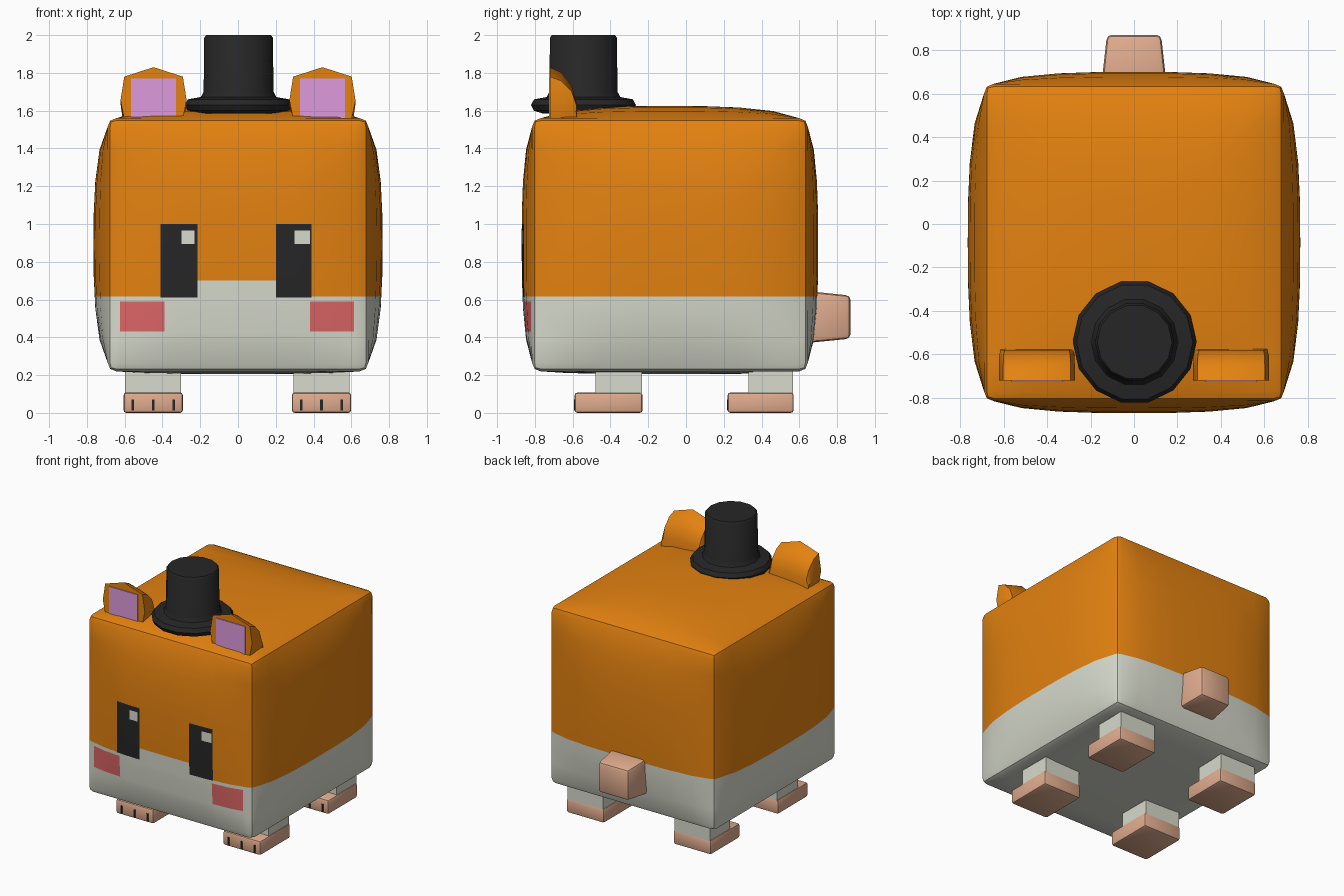
import bpy, bmesh, math
from mathutils import Vector

if "Cube" in bpy.data.objects:
    bpy.data.objects.remove(bpy.data.objects["Cube"])


def make_material(name, rgb):
    m = bpy.data.materials.new(name)
    lin = [((c / 255 + 0.055) / 1.055) ** 2.4 for c in rgb]
    m.diffuse_color = (*lin, 1)
    m.use_nodes = True
    m.node_tree.nodes["Principled BSDF"].inputs["Base Color"].default_value = m.diffuse_color
    return m


ORANGE = make_material("orange fur", (228, 130, 16))
WHITE = make_material("off white fur", (216, 219, 205))
BLACK = make_material("black", (38, 38, 38))
BLUSH = make_material("blush red", (222, 102, 102))
PINK = make_material("ear pink", (222, 155, 222))
SKIN = make_material("paw skin", (224, 172, 142))


def finish(bm, name, mats, angle=35):
    bmesh.ops.recalc_face_normals(bm, faces=bm.faces)
    me = bpy.data.meshes.new(name)
    bm.to_mesh(me)
    bm.free()
    for m in mats:
        me.materials.append(m)
    ob = bpy.data.objects.new(name, me)
    bpy.context.collection.objects.link(ob)
    bpy.ops.object.select_all(action='DESELECT')
    ob.select_set(True)
    bpy.context.view_layer.objects.active = ob
    bpy.ops.object.shade_smooth_by_angle(angle=math.radians(angle))
    return ob


def box(name, lo, hi, mat, bevel=0.0):
    bm = bmesh.new()
    bmesh.ops.create_cube(bm, size=1)
    for v in bm.verts:
        v.co = Vector([(a + b) / 2 + c * (b - a) for a, b, c in zip(lo, hi, v.co)])
    if bevel:
        bmesh.ops.bevel(bm, geom=bm.edges[:], offset=bevel, segments=2,
                        profile=0.5, affect='EDGES')
    return finish(bm, name, [mat])


# Body: a gridded box whose six sides bulge outwards
def build_body():
    lo, hi = (-0.69, -0.815, 0.22), (0.69, 0.645, 1.56)
    out_lo, out_hi = (0.075, 0.055, 0.015), (0.075, 0.055, 0.065)
    bm = bmesh.new()
    bmesh.ops.create_cube(bm, size=2)
    bmesh.ops.subdivide_edges(bm, edges=bm.edges[:], cuts=7, use_grid_fill=True)

    def on_sides(p):
        return [i for i in range(3) if abs(abs(p[i]) - 1) < 1e-4]

    rims = [e for e in bm.edges
            if len(on_sides((e.verts[0].co + e.verts[1].co) / 2)) == 2]
    for v in bm.verts:
        u = v.co.copy()
        for i in range(3):
            a, b = u[(i + 1) % 3], u[(i + 2) % 3]
            swell = (1 - abs(a) ** 3) * (1 - abs(b) ** 3)
            out = out_hi[i] if u[i] > 0 else out_lo[i]
            v.co[i] = (lo[i] + hi[i]) / 2 + u[i] * ((hi[i] - lo[i]) / 2 + out * swell)
    bmesh.ops.bevel(bm, geom=rims, offset=0.045, segments=2, profile=0.5,
                    affect='EDGES')

    def cut(faces, co, no):
        geom = set(faces)
        for f in faces:
            geom.update(f.edges)
            geom.update(f.verts)
        bmesh.ops.bisect_plane(bm, geom=list(geom), plane_co=co, plane_no=no)

    # white belly line, then the face details: material, x range, z range
    cut(bm.faces[:], (0, 0, 0.615), (0, 0, 1))
    details = [
        (1, -0.215, 0.20, 0.615, 0.70),
        (2, -0.41, -0.215, 0.612, 1.0), (2, 0.20, 0.39, 0.612, 1.0),
        (1, -0.30, -0.23, 0.895, 0.965), (1, 0.30, 0.38, 0.895, 0.965),
        (3, -0.625, -0.39, 0.43, 0.59), (3, 0.38, 0.615, 0.43, 0.59),
    ]
    bm.normal_update()

    def front():
        return [f for f in bm.faces if f.normal.y < -0.8]

    for x in sorted({x for d in details for x in d[1:3]}):
        cut(front(), (x, 0, 0), (1, 0, 0))
    for z in sorted({z for d in details for z in d[3:5]}):
        cut(front(), (0, 0, z), (0, 0, 1))
    for f in bm.faces:
        c = f.calc_center_median()
        f.material_index = 1 if c.z < 0.615 else 0
        if f.normal.y < -0.8:
            for m, x0, x1, z0, z1 in details:
                if x0 < c.x < x1 and z0 < c.z < z1:
                    f.material_index = m
    finish(bm, "body", [ORANGE, WHITE, BLACK, BLUSH])


build_body()


# Ears: flat front outline, squashed ring by ring towards the back
def build_ear(side, label):
    outline = [(-0.155, 0), (-0.175, 0.10), (-0.155, 0.225), (0, 0.275),
               (0.155, 0.225), (0.175, 0.10), (0.155, 0)]
    rings = [(-0.72, 1, 1), (-0.66, 1, 0.90), (-0.605, 0.99, 0.65),
             (-0.58, 0.96, 0.33), (-0.575, 0.95, 0.0)]
    bm = bmesh.new()
    cx = 0.447 * side
    loops = [[bm.verts.new((cx + x * sx, y, 1.555 + z * sz)) for x, z in outline]
             for y, sx, sz in rings]
    bm.faces.new(loops[0])
    for a, b in zip(loops, loops[1:]):
        for i in range(len(a)):
            j = (i + 1) % len(a)
            bm.faces.new((a[i], a[j], b[j], b[i]))
    bmesh.ops.remove_doubles(bm, verts=bm.verts[:], dist=0.0005)
    finish(bm, label + "_ear", [ORANGE])
    box(label + "_inner_ear", (cx - 0.12, -0.726, 1.56), (cx + 0.12, -0.719, 1.77), PINK)


for side, label in ((-1, "left"), (1, "right")):
    build_ear(side, label)

# Hat: turned profile
profile = [(0.0, 1.585), (0.22, 1.585), (0.27, 1.60), (0.285, 1.63), (0.268, 1.66),
           (0.20, 1.672), (0.185, 1.70), (0.182, 1.985), (0.172, 2.0), (0.0, 2.0)]
bm = bmesh.new()
pts = [bm.verts.new((r, 0, z)) for r, z in profile]
edges = [bm.edges.new(p) for p in zip(pts, pts[1:])]
bmesh.ops.spin(bm, geom=pts + edges, cent=(0, 0, 0), axis=(0, 0, 1),
               angle=math.tau, steps=14)
bmesh.ops.remove_doubles(bm, verts=bm.verts[:], dist=0.0005)
bmesh.ops.translate(bm, verts=bm.verts[:], vec=(0.003, -0.543, 0))
finish(bm, "hat", [BLACK], 40)

# Legs, paws and claws
for side, cx in (("left", -0.449), ("right", 0.442)):
    for end, toe, shin, heel in (("front", -0.59, -0.48, -0.23),
                                 ("back", 0.22, 0.33, 0.57)):
        name = f"{end}_{side}"
        box(name + "_leg", (cx - 0.148, shin, 0.09), (cx + 0.148, heel - 0.003, 0.30), WHITE)
        box(name + "_paw", (cx - 0.157, toe, 0.0), (cx + 0.157, heel, 0.108), SKIN, 0.015)
        for i in (-1, 0, 1):
            x = cx + i * 0.108
            box(f"{name}_claw_{i + 2}", (x - 0.007, toe - 0.003, 0.012),
                (x + 0.007, toe + 0.004, 0.07), BLACK)

# Tail: tapered stub
tail = box("tail", (-0.15, 0.64, 0.37), (0.15, 0.87, 0.645), SKIN, 0.025)
for v in tail.data.vertices:
    s = 1 - 0.17 * (v.co.y - 0.64) / 0.23
    v.co.x *= s
    v.co.z = 0.505 + (v.co.z - 0.505) * s
